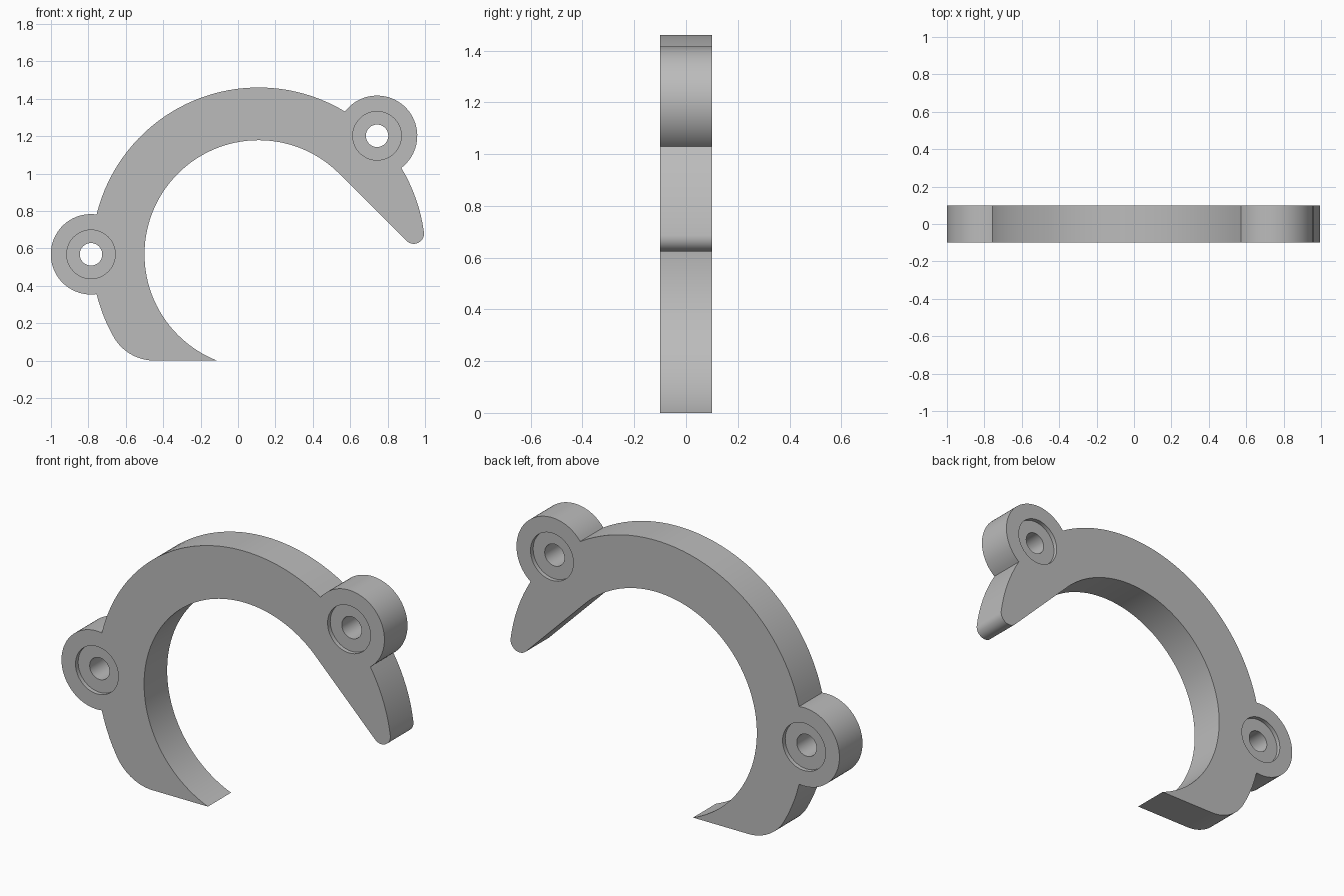
import bpy, bmesh
from math import sin, cos, atan2, acos, asin, sqrt, pi, radians
from mathutils import Matrix

if "Cube" in bpy.data.objects:
    bpy.data.objects.remove(bpy.data.objects["Cube"])

CX, CZ = 0.11, 0.568          # centre of the hook arcs
R_OUT, R_IN = 0.892, 0.61
HALF = 0.1                    # half thickness
LUG_R, BORE_R, HOLE_R, BORE_DEPTH = 0.215, 0.13, 0.06, 0.023
LUG_D = 0.896                 # distance of lug centres from the arc centre
LUG_ANGLES = (radians(45), pi)
TIP_R, HEEL_R = 0.055, 0.25


def arc(cx, cz, r, a0, a1, step=radians(3)):
    n = max(2, round(abs(a1 - a0) / step))
    return [(cx + r * cos(a0 + (a1 - a0) * i / n),
             cz + r * sin(a0 + (a1 - a0) * i / n)) for i in range(n + 1)]


def lug_centre(a):
    return CX + LUG_D * cos(a), CZ + LUG_D * sin(a)


def mesh_object(name, bm):
    bmesh.ops.recalc_face_normals(bm, faces=bm.faces[:])
    mesh = bpy.data.meshes.new(name)
    bm.to_mesh(mesh)
    bm.free()
    obj = bpy.data.objects.new(name, mesh)
    bpy.context.collection.objects.link(obj)
    return obj


# Inner arc from the sharp heel point to the start of the straight edge
start = pi + acos(sqrt(R_IN**2 - CZ**2) / R_IN)
outline = arc(CX, CZ, R_IN, start, radians(45))

# Rounded tip, tangent to the straight edge and the outer arc
reach, side = R_OUT - TIP_R, R_IN + TIP_R
tip = radians(45) - acos(side / reach)
outline += arc(CX + reach * cos(tip), CZ + reach * sin(tip), TIP_R,
               radians(225), 2 * pi + tip, radians(8))

# Outer arc, interrupted by the two lugs
spread = acos((R_OUT**2 + LUG_D**2 - LUG_R**2) / (2 * R_OUT * LUG_D))
bulge = atan2(R_OUT * sin(spread), R_OUT * cos(spread) - LUG_D)
angle = tip
for a in LUG_ANGLES:
    outline += arc(CX, CZ, R_OUT, angle, a - spread)
    outline += arc(*lug_centre(a), LUG_R, a - bulge, a + bulge, radians(5))
    angle = a + spread

# Rounded heel running into the flat base
reach = R_OUT - HEEL_R
heel = pi + asin((CZ - HEEL_R) / reach)
outline += arc(CX, CZ, R_OUT, angle, heel)
outline += arc(CX + reach * cos(heel), HEEL_R, HEEL_R, heel, 1.5 * pi)

# Hook body
bm = bmesh.new()
verts = [bm.verts.new((x, -HALF, z)) for x, z in outline]
bmesh.ops.remove_doubles(bm, verts=verts, dist=0.0005)
face = bm.faces.new(bm.verts[:])
back = bmesh.ops.extrude_face_region(bm, geom=[face], use_keep_orig=True)["geom"]
bmesh.ops.translate(bm, vec=(0, 2 * HALF, 0),
                    verts=[v for v in back if isinstance(v, bmesh.types.BMVert)])
hook = mesh_object("hook_body", bm)


# Stepped cutter: through hole with a shallow counterbore on both faces
def bore_cutter(x, z):
    inner = HALF - BORE_DEPTH
    steps = ((-HALF - 0.05, BORE_R), (-inner, BORE_R), (-inner, HOLE_R),
             (inner, HOLE_R), (inner, BORE_R), (HALF + 0.05, BORE_R))
    bm = bmesh.new()
    rings = []
    for y, r in steps:
        made = bmesh.ops.create_circle(
            bm, segments=48, radius=r,
            matrix=Matrix.Translation((x, y, z)) @ Matrix.Rotation(pi / 2, 4, "X"))
        rings.append(made["verts"])
    for lower, upper in zip(rings, rings[1:]):
        for i in range(len(lower)):
            bm.faces.new((lower[i - 1], lower[i], upper[i], upper[i - 1]))
    bm.faces.new(rings[0])
    bm.faces.new(rings[-1])
    cutter = mesh_object("bore_cutter", bm)
    cutter.hide_render = True
    return cutter


bpy.ops.object.select_all(action="DESELECT")
hook.select_set(True)
bpy.context.view_layer.objects.active = hook
for a in LUG_ANGLES:
    cutter = bore_cutter(*lug_centre(a))
    mod = hook.modifiers.new("bore", "BOOLEAN")
    mod.operation, mod.solver, mod.object = "DIFFERENCE", "EXACT", cutter
    bpy.ops.object.modifier_apply(modifier=mod.name)
    bpy.data.objects.remove(cutter)

# Plain grey material
grey = bpy.data.materials.new("plain_grey")
grey.use_nodes = True
colour = (0.5, 0.5, 0.5, 1)
grey.diffuse_color = colour
grey.node_tree.nodes["Principled BSDF"].inputs["Base Color"].default_value = colour
hook.data.materials.clear()
hook.data.materials.append(grey)
bpy.ops.object.shade_smooth_by_angle(angle=radians(30))
